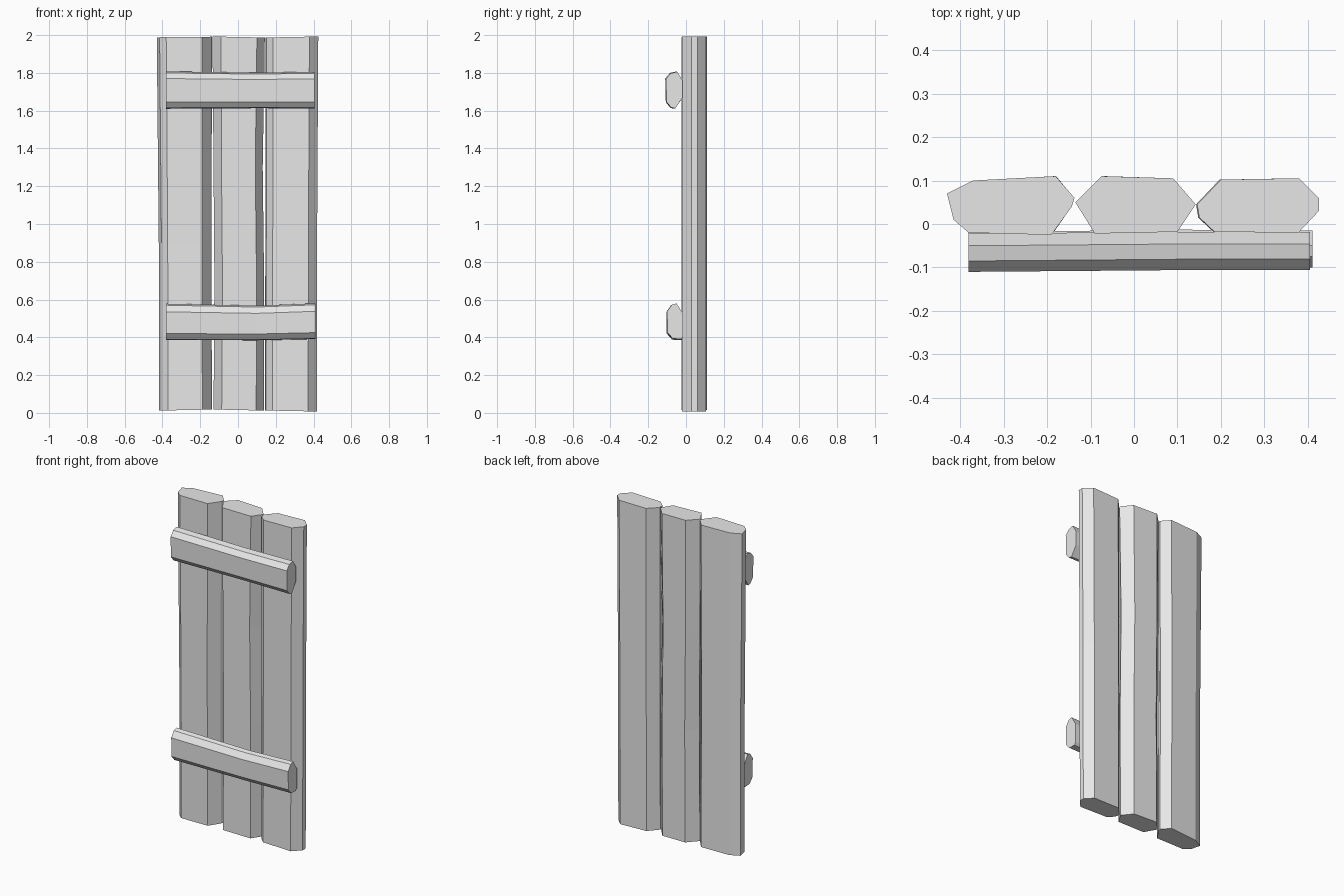
import bpy
import bmesh
from mathutils import Vector

cube = bpy.data.objects.get("Cube")
if cube:
    bpy.data.objects.remove(cube, do_unlink=True)

# One plain grey for all the wood
grey = bpy.data.materials.new("plain_grey")
grey.use_nodes = True
colour = (0.8, 0.8, 0.8, 1)
grey.diffuse_color = colour
grey.node_tree.nodes["Principled BSDF"].inputs["Base Color"].default_value = colour


def loft(name, rings):
    """Skin a list of equal-length point rings and cap both ends."""
    bm = bmesh.new()
    loops = [[bm.verts.new(p) for p in ring] for ring in rings]
    for low, high in zip(loops, loops[1:]):
        for i in range(len(low)):
            j = (i + 1) % len(low)
            bm.faces.new((low[i], low[j], high[j], high[i]))
    bm.faces.new(loops[0])
    bm.faces.new(loops[-1])
    bmesh.ops.recalc_face_normals(bm, faces=bm.faces)
    mesh = bpy.data.meshes.new(name)
    bm.to_mesh(mesh)
    bm.free()
    mesh.materials.append(grey)
    obj = bpy.data.objects.new(name, mesh)
    bpy.context.collection.objects.link(obj)


def plank(name, profile, stations):
    """Upright board; each station is height, x shift, width scale, end slope."""
    middle = sum(x for x, y in profile) / len(profile)
    rings = []
    for z, shift, scale, slope in stations:
        rings.append([Vector((middle + shift + (x - middle) * scale, y,
                              z + slope * (x - middle))) for x, y in profile])
    loft(name, rings)


def batten(name, profile, stations):
    """Cross board; each station is x, y shift, z shift, height scale."""
    middle = sum(z for y, z in profile) / len(profile)
    loft(name, [[Vector((x, y + dy, middle + dz + (z - middle) * scale))
                 for y, z in profile] for x, dy, dz, scale in stations])


# Three upright boards with uneven chamfers
plank("right_plank",
      [(-.43, .07), (-.37, .1), (-.18, .11), (-.137, .06),
       (-.143, .04), (-.19, -.025), (-.38, -.02), (-.415, .01)],
      [(.015, .005, .96, .02), (.9, .003, .95, 0), (1.99, 0, 1, .01)])

plank("middle_plank",
      [(-.135, .05), (-.075, .11), (.09, .105), (.142, .045),
       (.1, -.018), (-.09, -.022)],
      [(.015, 0, .96, -.02), (.7, .003, .95, 0), (1.3, -.003, .94, 0), (1.99, 0, 1, -.02)])

plank("left_plank",
      [(.145, .045), (.2, .102), (.38, .105), (.425, .06),
       (.425, .03), (.378, -.02), (.185, -.018), (.15, .015)],
      [(.01, -.005, .98, -.02), (1.0, -.003, .98, 0), (1.99, 0, 1, .02)])

# Two cross battens fixed to the front
batten("upper_batten",
       [(-.11, 1.77), (-.085, 1.8), (-.05, 1.808), (-.022, 1.76),
        (-.022, 1.67), (-.06, 1.61), (-.083, 1.615), (-.107, 1.645)],
       [(-.38, 0, 0, 1), (.1, .004, -.002, .95), (.405, .004, 0, .98)])

batten("lower_batten",
       [(-.1, .535), (-.075, .57), (-.05, .578), (-.015, .52),
        (-.015, .4), (-.025, .385), (-.07, .388), (-.098, .42)],
       [(-.38, -.004, 0, 1), (.1, .002, -.005, .95), (.41, 0, .004, .98)])
